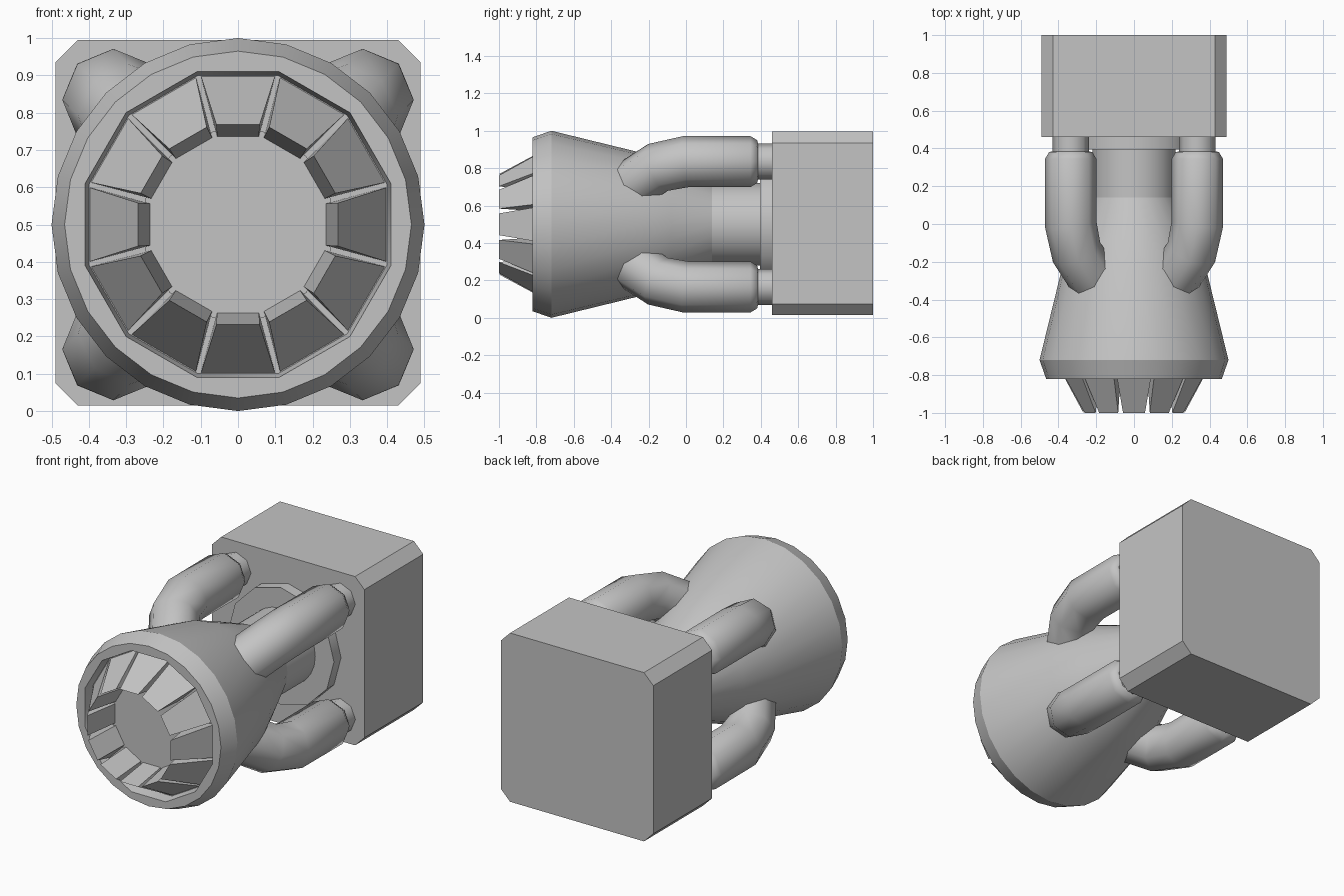
import bpy, bmesh, math
from mathutils import Vector

if "Cube" in bpy.data.objects:
    bpy.data.objects.remove(bpy.data.objects["Cube"])

AXIS_Z = 0.5

grey = bpy.data.materials.new("plain grey")
grey.use_nodes = True
COLOUR = (0.55, 0.55, 0.55, 1)
grey.diffuse_color = COLOUR
grey.node_tree.nodes["Principled BSDF"].inputs["Base Color"].default_value = COLOUR


def finish(bm, name, smooth=None):
    """Turn a bmesh into a named object; smooth is the sharp-edge angle in degrees."""
    bmesh.ops.recalc_face_normals(bm, faces=bm.faces)
    mesh = bpy.data.meshes.new(name)
    bm.to_mesh(mesh)
    bm.free()
    mesh.materials.append(grey)
    obj = bpy.data.objects.new(name, mesh)
    bpy.context.collection.objects.link(obj)
    if smooth:
        bpy.ops.object.select_all(action='DESELECT')
        obj.select_set(True)
        bpy.context.view_layer.objects.active = obj
        bpy.ops.object.shade_smooth_by_angle(angle=math.radians(smooth))
    return obj


def loft(bm, rings):
    """Skin a list of equal point rings and cap both ends."""
    loops = [[bm.verts.new(p) for p in ring] for ring in rings]
    n = len(loops[0])
    for a, b in zip(loops, loops[1:]):
        for i in range(n):
            j = (i + 1) % n
            bm.faces.new((a[i], a[j], b[j], b[i]))
    bm.faces.new(loops[0])
    bm.faces.new(loops[-1])


def ring(y, radius, sides=24, facets=False):
    """Circle around the long axis; facets flattens 24 points onto a 12-gon."""
    points = []
    for i in range(sides):
        a = math.tau * i / sides
        r = radius / math.cos(math.pi / 12) if facets and i % 2 else radius
        points.append((r * math.sin(a), y, AXIS_Z + r * math.cos(a)))
    return points


# Rear block with chamfered long edges
bm = bmesh.new()
h, c = 0.49, 0.06
corners = [(h, h - c), (h - c, h), (c - h, h), (-h, h - c),
           (-h, c - h), (c - h, -h), (h - c, -h), (h, c - h)]
loft(bm, [[(x, y, z + AXIS_Z + 0.005) for x, z in corners] for y in (0.46, 1)])
finish(bm, "rear_block")

# Flared bell with a lip and a twelve-sided recess
bm = bmesh.new()
bell = [(0.14, 0.22), (-0.08, 0.315), (-0.25, 0.385), (-0.72, 0.5), (-0.82, 0.465)]
recess = [(-0.82, 0.41), (-0.76, 0.4)]
loft(bm, [ring(y, r) for y, r in bell] + [ring(y, r, facets=True) for y, r in recess])
finish(bm, "flared_bell", 30)

# Neck and flange joining the bell to the block
for name, y0, y1, r, sides in (("neck", 0.12, 0.47, 0.22, 24), ("flange", 0.395, 0.47, 0.34, 12)):
    bm = bmesh.new()
    loft(bm, [ring(y0, r, sides), ring(y1, r, sides)])
    finish(bm, name, 35)

# Raised floor inside the petals
bm = bmesh.new()
loft(bm, [ring(-0.75, 0.25, facets=True), ring(-0.79, 0.25, facets=True)])
finish(bm, "recess_floor")

# Twelve wedge petals leaning inward
bm = bmesh.new()
section = [(0.4, -0.755, 0.1), (0.268, -1, 0.058), (0.235, -0.78, 0.056), (0.235, -0.755, 0.056)]
for k in range(12):
    a = math.tau * k / 12
    out = Vector((math.sin(a), 0, math.cos(a)))
    side = Vector((math.cos(a), 0, -math.sin(a)))
    loft(bm, [[out * r + side * w * s + Vector((0, y, AXIS_Z)) for r, y, w in section]
              for s in (-1, 1)])
finish(bm, "petals")

# Four pipes that bend from the block into the bell:
# (distance from axis, y, inward tilt in degrees, radius)
path = [(0.474, 0.47, 0, 0.097), (0.474, 0.385, 0, 0.097), (0.474, 0.38, 0, 0.115),
        (0.474, 0.345, 0, 0.136), (0.474, 0, 10, 0.137), (0.43, -0.15, 33, 0.136),
        (0.33, -0.26, 52, 0.136)]
for sx, right_left in ((1, "left"), (-1, "right")):
    for sz, up_down in ((1, "upper"), (-1, "lower")):
        bm = bmesh.new()
        out = Vector((sx, 0, sz)).normalized()
        across = Vector((sx, 0, -sz)).normalized()
        rings = []
        for d, y, tilt, r in path:
            t = math.radians(tilt)
            lean = out * math.cos(t) - Vector((0, math.sin(t), 0))
            centre = out * d + Vector((0, y, AXIS_Z))
            rings.append([centre + r * (lean * math.cos(a) + across * math.sin(a))
                          for a in (math.tau * i / 8 for i in range(8))])
        loft(bm, rings)
        finish(bm, f"{up_down}_{right_left}_pipe", 46)
